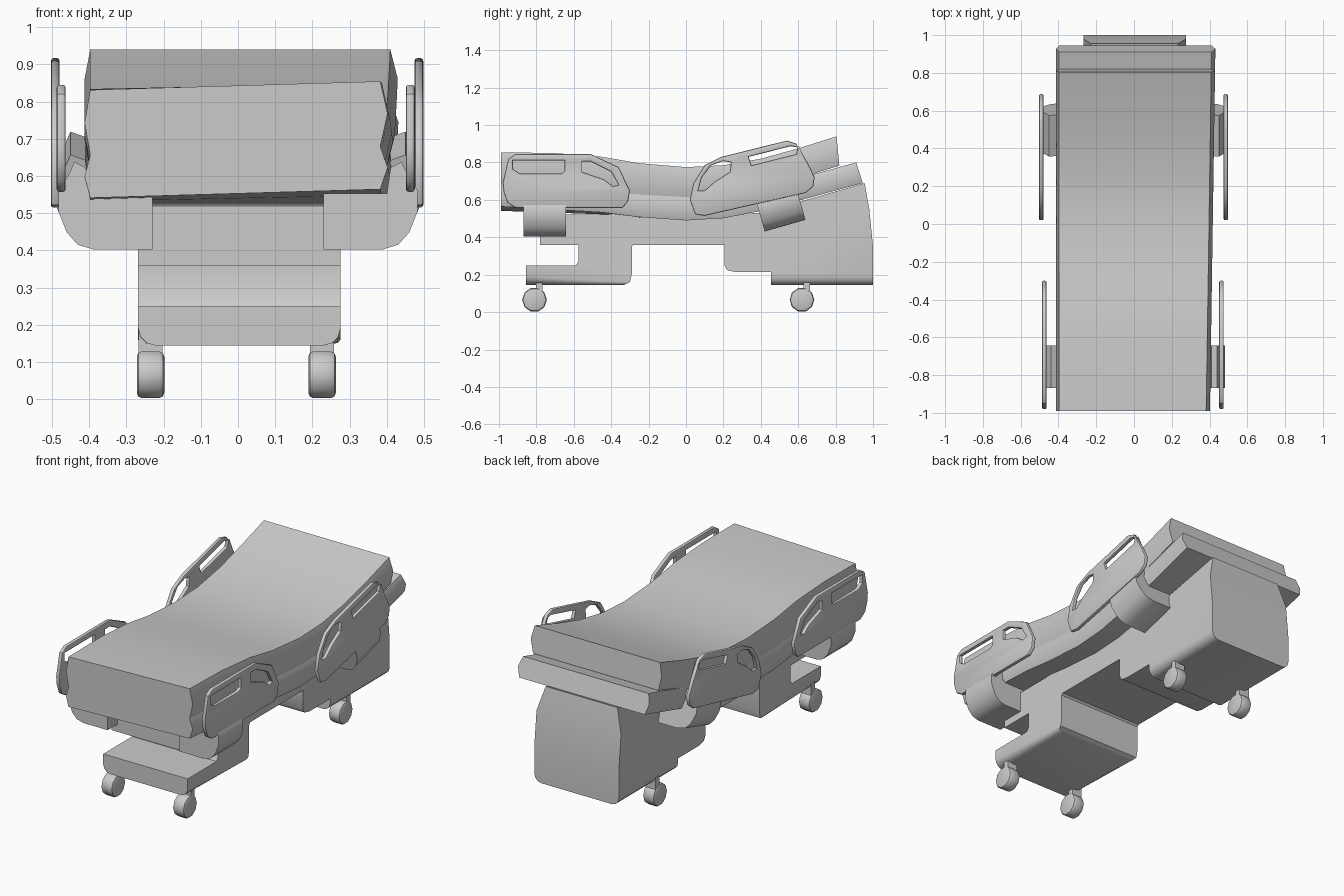
import bpy, bmesh, math
from mathutils import Matrix, Vector

if "Cube" in bpy.data.objects:
    bpy.data.objects.remove(bpy.data.objects["Cube"])


def finish(name, bm, angle=40):
    bmesh.ops.recalc_face_normals(bm, faces=bm.faces)
    me = bpy.data.meshes.new(name)
    bm.to_mesh(me)
    bm.free()
    ob = bpy.data.objects.new(name, me)
    bpy.context.collection.objects.link(ob)
    bpy.ops.object.select_all(action='DESELECT')
    ob.select_set(True)
    bpy.context.view_layer.objects.active = ob
    bpy.ops.object.shade_smooth_by_angle(angle=math.radians(angle))
    return ob


def prism(pts, vec):
    """Extrude a closed 3D outline along vec."""
    bm = bmesh.new()
    f = bm.faces.new([bm.verts.new(p) for p in pts])
    r = bmesh.ops.extrude_face_region(bm, geom=[f])
    # keep the start cap so the solid stays closed
    bmesh.ops.translate(bm, vec=vec, verts=[v for v in r['geom'] if isinstance(v, bmesh.types.BMVert)])
    if len(bm.faces) < len(pts) + 2:
        bmesh.ops.holes_fill(bm, edges=bm.edges)
    return bm


def cushion(name, top, bottom):
    """Loft a bulging six-sided section along the bed length."""
    bm = bmesh.new()
    rings = []
    for (yt, zt), (yb, zb) in zip(top, bottom):
        ym, zm = (yt + yb) / 2, (zt + zb) / 2
        ring = []
        for s, dx, y, z in ((-1, 0, yt, zt), (1, 0, yt, zt), (1, .02, ym, zm),
                            (1, 0, yb, zb), (-1, 0, yb, zb), (-1, -.015, ym, zm)):
            x = s * .397 + dx + (.015 * y if s > 0 else 0)
            twist = .03 * x * max(0, -y)          # foot end is slightly skewed
            ring.append(bm.verts.new((x, y, z + twist)))
        rings.append(ring)
    for a, b in zip(rings, rings[1:]):
        for i in range(6):
            j = (i + 1) % 6
            bm.faces.new((a[i], a[j], b[j], b[i]))
    bm.faces.new(rings[0])
    bm.faces.new(rings[-1])
    return finish(name, bm)


# Mattress and deck
seam = [(-.99, .668), (-.7, .66), (-.45, .645), (-.25, .625), (0, .615),
        (.2, .622), (.4, .66), (.6, .715)]
cushion("mattress",
        [(-.99, .843), (-.7, .842), (-.45, .825), (-.25, .793), (0, .775),
         (.2, .785), (.4, .82), (.6, .875), (.805, .94)],
        seam + [(.82, .783)])
cushion("mattress_deck",
        seam + [(.91, .80)],
        [(-.99, .553), (-.7, .54), (-.45, .528), (-.25, .505), (0, .49),
         (.2, .502), (.4, .54), (.6, .595), (.945, .69)])

# Base frame with foot step and head housing
base = [(-.78, .52), (-.78, .36), (-.575, .36), (-.575, .27), (-.59, .25), (-.855, .25),
        (-.855, .145), (-.33, .145), (-.30, .16), (-.29, .20), (-.29, .35), (-.28, .36),
        (.205, .36), (.205, .25), (.22, .225), (.26, .215), (.455, .215), (.455, .145),
        (1, .145), (1, .35), (.98, .55), (.955, .69), (.4, .53)]
bm = prism([(-.268, y, z) for y, z in base], Vector((.543, 0, 0)))
low = [e for e in bm.edges if all(v.co.z < .15 for v in e.verts)
       and abs(e.verts[0].co.x - e.verts[1].co.x) < .01]
bmesh.ops.bevel(bm, geom=low, offset=.045, segments=3, profile=.5, affect='EDGES')
for v in bm.verts:
    if v.co.z > .6:
        v.co.x *= .85
finish("base_frame", bm)


# Side rails: filled outlines with openings
def rail(name, x, outline, holes):
    cu = bpy.data.curves.new(name, 'CURVE')
    cu.dimensions = '2D'
    cu.fill_mode = 'BOTH'
    cu.extrude, cu.bevel_depth, cu.offset, cu.bevel_resolution = .004, .008, -.008, 1
    for pts in [outline] + holes:
        sp = cu.splines.new('POLY')
        sp.points.add(len(pts) - 1)
        for p, (y, z) in zip(sp.points, pts):
            p.co = (y, z, 0, 1)
        sp.use_cyclic_u = True
    tmp = bpy.data.objects.new(name + "_tmp", cu)
    bpy.context.collection.objects.link(tmp)
    me = bpy.data.meshes.new_from_object(tmp.evaluated_get(bpy.context.evaluated_depsgraph_get()))
    bpy.data.objects.remove(tmp)
    bm = bmesh.new()
    bm.from_mesh(me)
    bmesh.ops.remove_doubles(bm, verts=bm.verts, dist=1e-5)
    m = Matrix.Translation((x, 0, 0)) @ Matrix(((0, 0, 1, 0), (1, 0, 0, 0), (0, 1, 0, 0), (0, 0, 0, 1)))
    bmesh.ops.transform(bm, matrix=m, verts=bm.verts)
    finish(name, bm)


foot_out = [(-.98, .69), (-.95, .82), (-.91, .845), (-.51, .845), (-.36, .775), (-.30, .65),
            (-.31, .59), (-.34, .557), (-.91, .557), (-.955, .585), (-.975, .64)]
foot_holes = [[(-.925, .81), (-.65, .81), (-.65, .755), (-.665, .742), (-.89, .742), (-.925, .765)],
              [(-.555, .805), (-.51, .805), (-.40, .75), (-.36, .68), (-.39, .673), (-.44, .71), (-.555, .75)]]
head_out = [(.02, .60), (.04, .69), (.10, .785), (.19, .83), (.54, .917), (.59, .90), (.655, .79),
            (.688, .72), (.68, .67), (.64, .637), (.10, .515), (.05, .522)]
head_holes = [[(.065, .65), (.085, .72), (.135, .785), (.20, .807), (.24, .80), (.235, .75), (.15, .695), (.10, .65)],
              [(.335, .83), (.56, .887), (.595, .88), (.59, .845), (.35, .785)]]
for side, xf, xh in (("left", -.475, -.491), ("right", .463, .486)):
    rail(side + "_foot_rail", xf, foot_out, foot_holes)
    rail(side + "_head_rail", xh, head_out, head_holes)

# Rail brackets curling under the deck
section = [(.23, 0), (.39, 0), (.43, .012), (.46, .045), (.482, .10), (.482, .16),
           (.455, .20), (.44, .235), (.41, .22), (.40, .15), (.23, .15)]
for where, y, z, ang, k in (("foot", -.755, .403, 0, 0), ("head", .53, .462, 16, .01)):
    for side, s in (("left", -1), ("right", 1)):
        bm = prism([(s * (x + (k if x > .42 else 0)), -.113, h) for x, h in section], Vector((0, .226, 0)))
        bmesh.ops.transform(bm, verts=bm.verts,
                            matrix=Matrix.Translation((0, y, z)) @ Matrix.Rotation(math.radians(ang), 4, 'X'))
        finish(side + "_" + where + "_bracket", bm)

# Casters
for where, y in (("foot", -.81), ("head", .62)):
    for side, x in (("left", -.235), ("right", .226)):
        bm = bmesh.new()
        bmesh.ops.create_cone(bm, cap_ends=True, segments=10, radius1=.066, radius2=.066, depth=.074)
        rims = [e for e in bm.edges if abs(e.verts[0].co.z - e.verts[1].co.z) < .001]
        bmesh.ops.bevel(bm, geom=rims, offset=.014, segments=2, profile=.5, affect='EDGES')
        bmesh.ops.transform(bm, verts=bm.verts,
                            matrix=Matrix.Translation((x, y, .066)) @ Matrix.Rotation(math.pi / 2, 4, 'Y'))
        finish(side + "_" + where + "_wheel", bm)
        bm = bmesh.new()
        bmesh.ops.create_cube(bm, size=1, matrix=Matrix.Translation((x, y + .025, .14)) @ Matrix.Diagonal((.065, .035, .08, 1)))
        finish(side + "_" + where + "_fork", bm)
